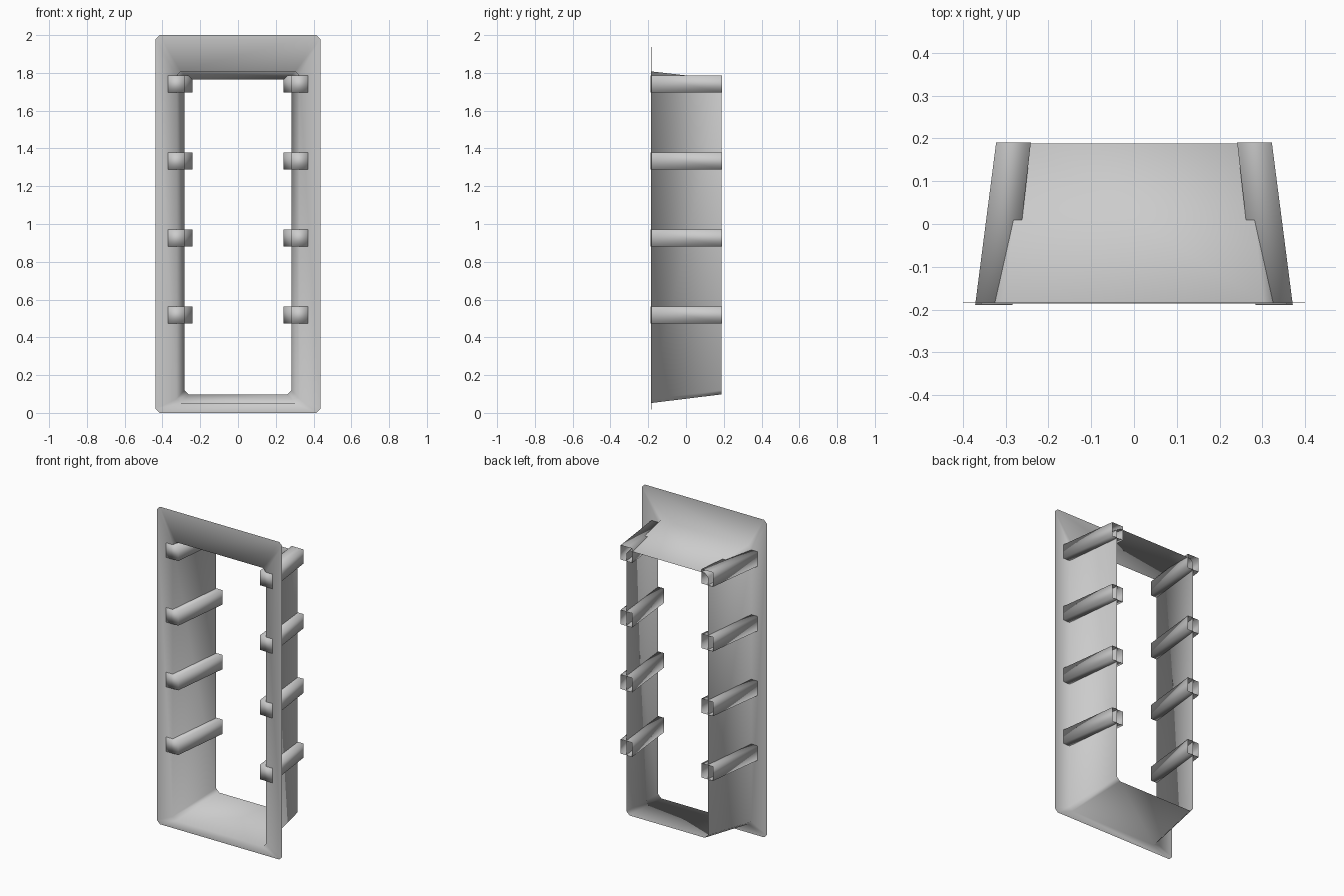
import bpy, bmesh

if "Cube" in bpy.data.objects:
    bpy.data.objects.remove(bpy.data.objects["Cube"])


def make_object(name, bm):
    mesh = bpy.data.meshes.new(name)
    bm.to_mesh(mesh)
    bm.free()
    for p in mesh.polygons:
        p.use_smooth = True
    obj = bpy.data.objects.new(name, mesh)
    bpy.context.collection.objects.link(obj)
    return obj


def ring(bm, x, z0, z1, c, y):
    """Rectangle with clipped corners, counter-clockwise seen from the front."""
    pts = [(-x + c, z0), (x - c, z0), (x, z0 + c), (x, z1 - c),
           (x - c, z1), (-x + c, z1), (-x, z1 - c), (-x, z0 + c)]
    return [bm.verts.new((px, y, pz)) for px, pz in pts]


def bridge(bm, a, b):
    n = len(a)
    for i in range(n):
        j = (i + 1) % n
        bm.faces.new((a[i], a[j], b[j], b[i]))


# Front flange flowing into the tapered tunnel (thin open sheet)
bm = bmesh.new()
outer = ring(bm, 0.436, 0.0, 2.0, 0.02, -0.183)
mouth = ring(bm, 0.325, 0.052, 1.808, 0.022, -0.186)
back = ring(bm, 0.284, 0.098, 1.765, 0.022, 0.188)
bridge(bm, outer, mouth)
bridge(bm, mouth, back)
make_object("frame_and_tunnel", bm)

# Slanted side bars straddling the tunnel walls: closed in front, open behind
for side, label in ((1, "right"), (-1, "left")):
    for k in range(4):
        z0 = 0.473 + 0.4075 * k
        z1 = z0 + 0.09
        bm = bmesh.new()
        loops = []
        for y, xi, xo in ((-0.189, 0.284, 0.371), (0.191, 0.241, 0.322)):
            loops.append([bm.verts.new((side * x, y, z)) for x, z in
                          ((xi, z0), (xo, z0), (xo, z1), (xi, z1))])
        bridge(bm, loops[1], loops[0])
        bm.faces.new(loops[0])
        bmesh.ops.recalc_face_normals(bm, faces=bm.faces)
        make_object(f"{label}_bar_{k + 1}", bm)
